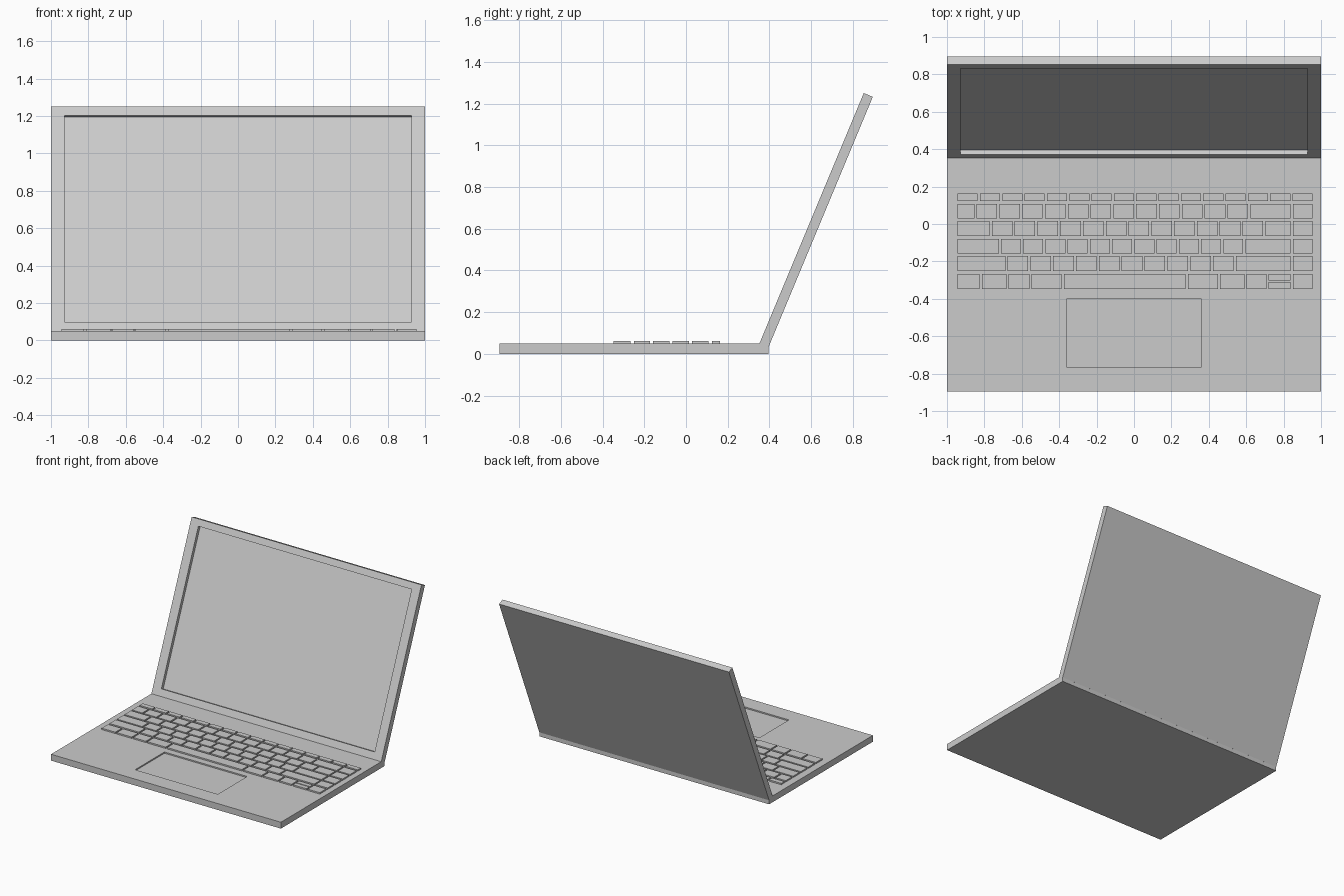
import bpy, bmesh, math

if "Cube" in bpy.data.objects:
    bpy.data.objects.remove(bpy.data.objects["Cube"])

def finish(name, bm):
    bmesh.ops.recalc_face_normals(bm, faces=bm.faces)
    me = bpy.data.meshes.new(name)
    bm.to_mesh(me)
    bm.free()
    ob = bpy.data.objects.new(name, me)
    bpy.context.collection.objects.link(ob)
    return ob

def recessed_slab(name, outer, inner, thick, depth):
    """Slab with its top at local z = 0 and a rectangular recess in it.
    outer and inner are (x0, x1, y0, y1)."""
    bm = bmesh.new()
    loops = []
    for (x0, x1, y0, y1), z in ((outer, -thick), (outer, 0), (inner, 0), (inner, -depth)):
        loops.append([bm.verts.new((x, y, z)) for x, y in
                      ((x0, y0), (x1, y0), (x1, y1), (x0, y1))])
    bm.faces.new(loops[0])
    bm.faces.new(loops[-1])
    for a, b in zip(loops, loops[1:]):
        for i in range(4):
            j = (i + 1) % 4
            bm.faces.new((a[i], a[j], b[j], b[i]))
    return finish(name, bm)

# Base with sunken touchpad
base = recessed_slab("base", (-1, 1, -0.895, 0.395), (-0.36, 0.36, -0.765, -0.40), 0.05, 0.01)
base.location.z = 0.05

# Tilted lid with sunken screen
lid = recessed_slab("screen_lid", (-1, 1, 0, 1.3), (-0.928, 0.928, 0.054, 1.249), 0.047, 0.025)
lid.location = (0, 0.352, 0.05)
lid.rotation_euler.x = math.atan2(1.2, 0.5)

# Keyboard
LEFT, RIGHT, LAST, GAP = -0.943, 0.967, 0.849, 0.012
keys = bmesh.new()

def key(x0, x1, y0, y1):
    r = bmesh.ops.create_cube(keys, size=1)
    for v in r["verts"]:
        v.co = (x0 if v.co.x < 0 else x1, y0 if v.co.y < 0 else y1,
                0.045 if v.co.z < 0 else 0.061)

def row(edges, y0, y1):
    for a, b in zip(edges, edges[1:]):
        key(a, b - GAP, y0, y1)

def spread(a, b, n):
    return [a + (b - a) * i / n for i in range(n + 1)]

# Function row, then four letter rows: first key, n equal keys, wide key, end key
row(spread(LEFT, RIGHT, 16), 0.124, 0.163)
for start, end, n, y0, y1 in ((-0.842, 0.622, 12, 0.029, 0.107),
                              (-0.760, 0.702, 12, -0.064, 0.015),
                              (-0.711, 0.596, 11, -0.159, -0.079),
                              (-0.676, 0.545, 10, -0.250, -0.172)):
    row([LEFT] + spread(start, end, n) + [LAST, RIGHT], y0, y1)

# Bottom row with space bar and split arrow keys
Y0, Y1 = -0.347, -0.267
row([LEFT, -0.813, -0.670, -0.547, -0.375, 0.288, 0.460, 0.602, 0.720], Y0, Y1)
row([LAST, RIGHT], Y0, Y1)
row([0.720, LAST], Y0, -0.311)
row([0.720, LAST], -0.303, Y1)
finish("keyboard_keys", keys)
